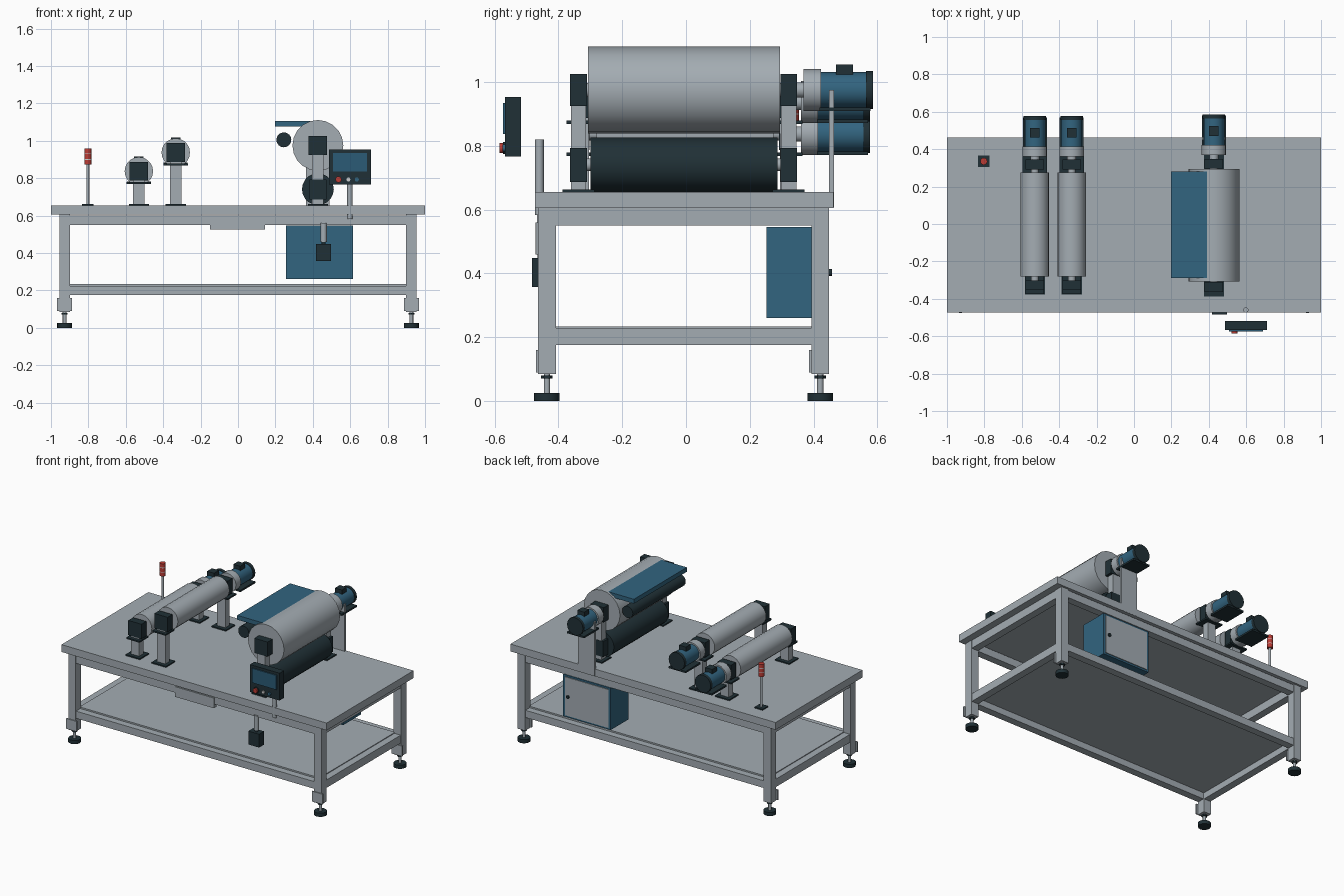
import bpy, math

if "Cube" in bpy.data.objects:
    bpy.data.objects.remove(bpy.data.objects["Cube"])


def material(name, rgb):
    m = bpy.data.materials.new(name)
    m.diffuse_color = (*rgb, 1)
    m.use_nodes = True
    m.node_tree.nodes["Principled BSDF"].inputs["Base Color"].default_value = m.diffuse_color
    return m


GREY = material("steel_grey", (0.37, 0.415, 0.45))
DARK = material("dark_slate", (0.0145, 0.030, 0.037))
BLUE = material("machine_blue", (0.032, 0.128, 0.215))
SCREEN = material("screen_blue", (0.024, 0.105, 0.18))
RED = material("signal_red", (0.50, 0.045, 0.035))
WHITE = material("pale_grey", (0.62, 0.64, 0.65))


def box(name, mat, x, y, z):
    """Box from (min, max) pairs."""
    bpy.ops.mesh.primitive_cube_add(size=1, location=[sum(p) / 2 for p in (x, y, z)])
    o = bpy.context.object
    o.name = name
    o.scale = [p[1] - p[0] for p in (x, y, z)]
    bpy.ops.object.transform_apply(location=False, rotation=False)
    o.data.materials.append(mat)
    return o


def cyl(name, mat, r, a, b, axis, c, sides=16):
    """Cylinder from a to b along the axis; c holds the other two coordinates."""
    mid = (a + b) / 2
    loc, rot = ((c[0], mid, c[1]), (math.pi / 2, 0, 0)) if axis == 'Y' else ((c[0], c[1], mid), (0, 0, 0))
    bpy.ops.mesh.primitive_cylinder_add(vertices=sides, radius=r, depth=b - a, location=loc, rotation=rot)
    o = bpy.context.object
    o.name = name
    bpy.ops.object.transform_apply(location=False, scale=False)
    o.data.materials.append(mat)
    bpy.ops.object.shade_smooth_by_angle(angle=math.radians(35))
    return o


def span(c, half):
    return (c - half, c + half)


# Table frame
LEG_X, LEG_Y, HALF = 0.927, (-0.436, 0.421), 0.028
box("table_top", GREY, (-1, 1), (-0.473, 0.463), (0.605, 0.655))
box("lower_shelf", GREY, (-0.905, 0.905), (-0.415, 0.40), (0.218, 0.234))
for sx in (-LEG_X, LEG_X):
    for y in LEG_Y:
        box("leg", GREY, span(sx, HALF), span(y, HALF), (0.085, 0.606))
        box("leg_bracket", GREY, span(sx, 0.04), (y - 0.035, y - 0.026), (0.09, 0.16))
        cyl("foot_stem", GREY, 0.01, 0.02, 0.09, 'Z', (sx, y), 12)
        cyl("foot_nut", DARK, 0.018, 0.07, 0.08, 'Z', (sx, y), 6)
        cyl("foot_pad", DARK, 0.04, 0, 0.025, 'Z', (sx, y))
for z in ((0.175, 0.224), (0.55, 0.60)):
    for y in LEG_Y:
        box("long_rail", GREY, (-0.9, 0.9), span(y, 0.025), z)
    for sx in (-LEG_X, LEG_X):
        box("side_rail", GREY, span(sx, 0.025), (-0.41, 0.395), (z[0], z[1] + 0.005))
box("front_panel", GREY, (-0.15, 0.145), (-0.467, -0.44), (0.525, 0.594))


# Motor with gearbox behind each driven roller
def motor(x, z, dy=0.0):
    cyl("shaft_flange", GREY, 0.024, 0.33, 0.375 + dy, 'Y', (x, z))
    cyl("gearbox", GREY, 0.066, 0.36 + dy, 0.414 + dy, 'Y', (x, z))
    cyl("motor_body", BLUE, 0.056, 0.414 + dy, 0.56 + dy, 'Y', (x, z))
    cyl("motor_fan_cover", DARK, 0.060, 0.556 + dy, 0.577 + dy, 'Y', (x, z))
    box("motor_terminal_box", DARK, span(x, 0.026), span(0.488 + dy, 0.026), (z + 0.045, z + 0.08))
    box("motor_foot", DARK, span(x, 0.064), (0.41 + dy, 0.57 + dy), (z - 0.066, z - 0.054))


# Column with bearing housing, one at each end of a roller
def stand(x, z, y, side):
    box("stand_base", DARK, span(x, 0.054), span(y, 0.05), (0.655, 0.663))
    box("stand_column", GREY, span(x, 0.031), span(y, 0.024), (0.66, z - 0.05))
    box("bearing_housing", DARK, span(x, 0.05), span(y, 0.026), (z - 0.05, z + 0.05))


# Two small rollers
for x, z in ((-0.53, 0.837), (-0.333, 0.937)):
    cyl("small_roller", GREY, 0.076, -0.28, 0.275, 'Y', (x, z), 20)
    cyl("small_roller_shaft", GREY, 0.02, -0.33, 0.35, 'Y', (x, z))
    for y in (-0.328, 0.318):
        stand(x, z, y, 1)
        box("stand_top_plate", DARK, span(x, 0.065 if y > 0 else 0.05), span(y, 0.047), (z - 0.068, z - 0.058))
    motor(x, z)

# Main roller, pressed roller below it and guide
MX, MZ = 0.427, 0.975
cyl("main_roller", GREY, 0.136, -0.308, 0.295, 'Y', (MX, MZ), 20)
cyl("main_roller_shaft", GREY, 0.022, -0.35, 0.36, 'Y', (MX, MZ))
cyl("pressure_roller", DARK, 0.085, -0.30, 0.287, 'Y', (MX, 0.741), 20)
cyl("pressure_roller_shaft", GREY, 0.02, -0.34, 0.33, 'Y', (MX, 0.741))
cyl("guide_roller", DARK, 0.04, -0.29, 0.28, 'Y', (0.245, 1.005))
box("guide_plate", BLUE, (0.197, 0.395), (-0.29, 0.28), (1.075, 1.105))
for y in (-0.337, 0.322):
    stand(MX, MZ, y, 1)
    box("pressure_bearing", DARK, span(MX, 0.046), span(y, 0.026), (0.687, 0.793))
motor(MX, MZ, 0.009)
box("motor_support_panel", GREY, span(MX, 0.063), (0.449, 0.464), (0.606, MZ))

# Electrical cabinet under the table
box("cabinet", BLUE, (0.257, 0.615), (0.253, 0.444), (0.26, 0.546))
box("cabinet_door", GREY, (0.272, 0.60), (0.44, 0.449), (0.272, 0.534))
cyl("cabinet_knob", DARK, 0.011, 0.445, 0.458, 'Y', (0.575, 0.403), 12)

# Control panel on its post
cyl("panel_post", GREY, 0.014, 0.583, 0.82, 'Z', (0.598, -0.46))
box("panel_body", DARK, (0.487, 0.71), (-0.567, -0.518), (0.767, 0.953))
box("panel_screen", SCREEN, (0.508, 0.69), (-0.574, -0.565), (0.837, 0.935))
cyl("stop_collar", DARK, 0.019, -0.574, -0.56, 'Y', (0.537, 0.793))
cyl("stop_button", RED, 0.016, -0.585, -0.57, 'Y', (0.537, 0.793))
cyl("start_button", WHITE, 0.011, -0.575, -0.56, 'Y', (0.59, 0.793), 12)
cyl("mode_button", BLUE, 0.011, -0.575, -0.56, 'Y', (0.635, 0.793), 12)

# Hanging switch box
box("switch_box", DARK, (0.416, 0.497), (-0.483, -0.43), (0.357, 0.448))
cyl("switch_gland", DARK, 0.011, 0.445, 0.465, 'Z', (0.458, -0.455), 12)
cyl("switch_hanger", GREY, 0.017, 0.46, 0.56, 'Z', (0.458, -0.455))

# Signal tower
TX, TY = -0.803, 0.335
box("signal_base", DARK, span(TX, 0.03), span(TY, 0.03), (0.655, 0.663))
cyl("signal_post", GREY, 0.008, 0.66, 0.88, 'Z', (TX, TY), 12)
for i in range(3):
    z = 0.872 + i * 0.03
    cyl("signal_lamp", RED, 0.019, z, z + 0.026, 'Z', (TX, TY))
    if i < 2:
        cyl("signal_ring", WHITE, 0.019, z + 0.026, z + 0.03, 'Z', (TX, TY))
